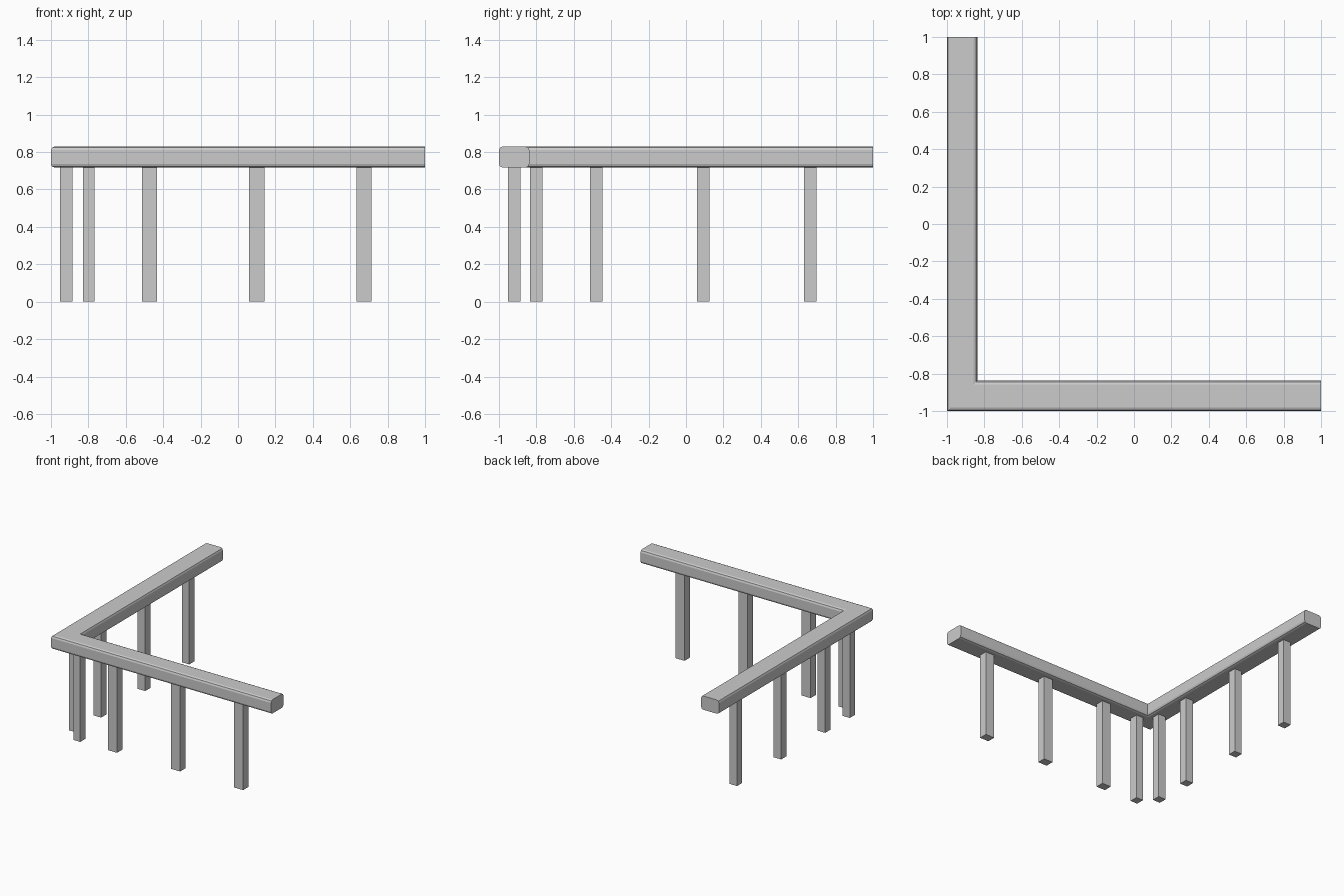
import bpy, bmesh, math

cube = bpy.data.objects.get("Cube")
if cube:
    bpy.data.objects.remove(cube, do_unlink=True)

grey = bpy.data.materials.new("plain grey")
grey.use_nodes = True
grey.diffuse_color = (0.6, 0.6, 0.6, 1)
grey.node_tree.nodes["Principled BSDF"].inputs["Base Color"].default_value = (0.6, 0.6, 0.6, 1)

RAIL_BOTTOM, RAIL_TOP, RAIL_WIDTH = 0.717, 0.83, 0.162


def add_object(name, bm):
    bmesh.ops.recalc_face_normals(bm, faces=bm.faces)
    mesh = bpy.data.meshes.new(name)
    bm.to_mesh(mesh)
    bm.free()
    mesh.materials.append(grey)
    obj = bpy.data.objects.new(name, mesh)
    bpy.context.collection.objects.link(obj)
    return obj


def rounded_profile(radius, steps):
    """Rounded rectangle: (distance in from the outer side, height)."""
    corners = [(RAIL_WIDTH - radius, RAIL_TOP - radius), (radius, RAIL_TOP - radius),
               (radius, RAIL_BOTTOM + radius), (RAIL_WIDTH - radius, RAIL_BOTTOM + radius)]
    points = []
    for i, (u, z) in enumerate(corners):
        for s in range(steps + 1):
            a = math.radians(90 * (i + s / steps))
            points.append((u + radius * math.cos(a), z + radius * math.sin(a)))
    return points


# L-shaped hand rail: one rounded section swept round a mitred corner
bm = bmesh.new()
profile = rounded_profile(0.02, 2)
stations = [lambda u: (1, -1 + u), lambda u: (-1 + u, -1 + u), lambda u: (-1 + u, 1)]
rings = [[bm.verts.new((*place(u), z)) for u, z in profile] for place in stations]
for a, b in zip(rings, rings[1:]):
    for i in range(len(profile)):
        j = (i + 1) % len(profile)
        bm.faces.new((a[i], a[j], b[j], b[i]))
bm.faces.new(rings[0])
bm.faces.new(rings[-1])
add_object("hand_rail", bm)


def add_post(name, x0, x1, y0, y1):
    bm = bmesh.new()
    bmesh.ops.create_cube(bm, size=1)
    top = RAIL_BOTTOM + 0.004
    for v in bm.verts:
        v.co = ((x0 + x1) / 2 + v.co.x * (x1 - x0),
                (y0 + y1) / 2 + v.co.y * (y1 - y0),
                (v.co.z + 0.5) * top)
    add_object(name, bm)


# Posts under the front arm and the side arm; the first of each stands by the corner
near, far = -0.953, -0.885
for n, (start, width) in enumerate([(-0.83, 0.063), (-0.513, 0.081), (0.06, 0.081), (0.633, 0.081)], 1):
    add_post(f"front_post_{n}", start, start + width, near, far)
for n, start in enumerate([-0.833, -0.513, 0.059, 0.631], 1):
    add_post(f"side_post_{n}", near, far, start, start + 0.067)
